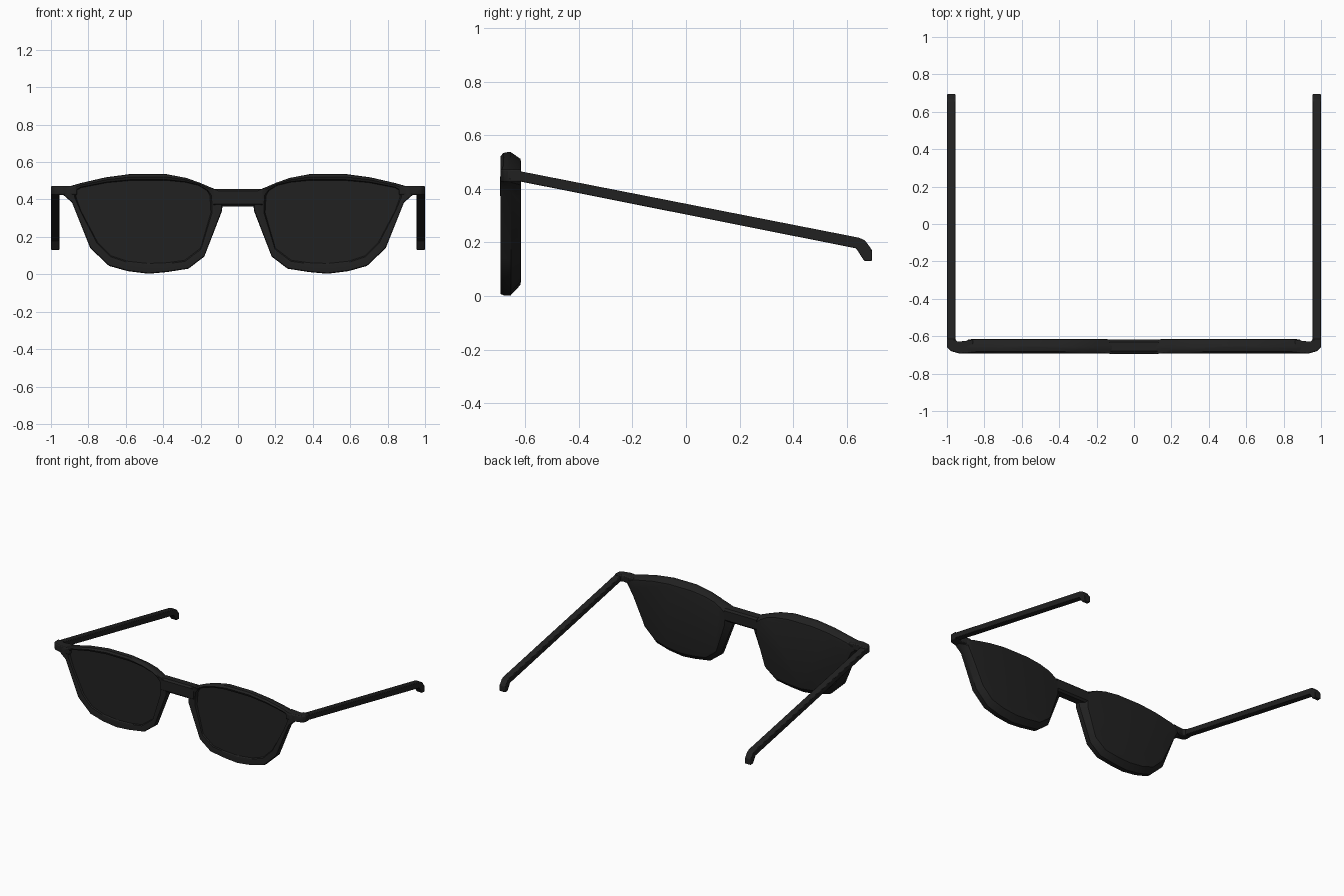
import bpy, bmesh

if "Cube" in bpy.data.objects:
    bpy.data.objects.remove(bpy.data.objects["Cube"])

mat = bpy.data.materials.new("black_plastic")
mat.diffuse_color = (0.015, 0.015, 0.015, 1)
mat.use_nodes = True
mat.node_tree.nodes["Principled BSDF"].inputs["Base Color"].default_value = mat.diffuse_color


def finish(name, bm, mirror=True, bevel=0.0, angle=0.6):
    bmesh.ops.recalc_face_normals(bm, faces=bm.faces)
    me = bpy.data.meshes.new(name)
    bm.to_mesh(me)
    bm.free()
    ob = bpy.data.objects.new(name, me)
    bpy.context.collection.objects.link(ob)
    me.materials.append(mat)
    if bevel:
        b = ob.modifiers.new("bevel", 'BEVEL')
        b.width, b.segments = bevel, 2
    if mirror:
        ob.modifiers.new("mirror", 'MIRROR')
    bpy.ops.object.select_all(action='DESELECT')
    bpy.context.view_layer.objects.active = ob
    ob.select_set(True)
    bpy.ops.object.shade_smooth_by_angle(angle=angle)
    return ob


def loft(name, rings, **kw):
    """Skin a stack of matching closed rings and cap both ends."""
    bm = bmesh.new()
    loops = [[bm.verts.new(p) for p in r] for r in rings]
    n = len(rings[0])
    for a, b in zip(loops, loops[1:]):
        for i in range(n):
            j = (i + 1) % n
            bm.faces.new((a[i], a[j], b[j], b[i]))
    bm.faces.new(loops[0])
    bm.faces.new(loops[-1])
    return finish(name, bm, **kw)


# Rim outline and matching lens outline, both as (x, z)
outer = [(.08, .44), (.14, .462), (.20, .488), (.275, .515), (.39, .537), (.57, .537),
         (.71, .518), (.84, .488), (.93, .462), (.935, .425), (.89, .39), (.79, .14),
         (.69, .045), (.59, .017), (.48, .003), (.38, .012), (.265, .03), (.18, .095), (.085, .34)]
inner = [(.15, .42), (.165, .447), (.21, .475), (.28, .492), (.38, .502), (.57, .502),
         (.70, .49), (.84, .463), (.868, .445), (.865, .41), (.84, .34), (.75, .17),
         (.68, .10), (.59, .07), (.48, .058), (.38, .062), (.285, .075), (.20, .14), (.145, .33)]


def mix(t, y):
    """Ring between the rim outline (t=0) and the lens outline (t=1)."""
    return [(a[0] + (b[0] - a[0]) * t, y(a[1]), a[1] + (b[1] - a[1]) * t)
            for a, b in zip(outer, inner)]


# Lens and rim: recessed front that fades toward the bottom, chamfered back
lens_y = lambda z: -.688 + .024 * z / .5
rings = [[(x, lens_y(z), z) for x, z in inner],
         mix(.88, lambda z: -.69 + .008 * z),
         mix(.45, lambda z: -.692),
         mix(.08, lambda z: -.692 if z < .47 else -.682),
         mix(0, lambda z: -.68 if z < .45 else -.667),
         mix(0, lambda z: -.654),
         mix(.7, lambda z: -.618),
         mix(1.1, lambda z: -.615)]
loft("lens_and_rim", rings, angle=0.55)

# Bridge
sec = [(-.694, .375), (-.694, .445), (-.68, .455), (-.63, .452), (-.617, .44), (-.617, .375), (-.63, .362), (-.68, .362)]
loft("bridge", [[(x, y, z) for y, z in sec] for x in (-.13, .13)], mirror=False)

# Hinge corner, drawn from the top
corner = [(.86, -.688), (.93, -.693), (.98, -.68), (1, -.66), (1, -.615),
          (.955, -.615), (.945, -.63), (.86, -.62)]
loft("hinge_corner", [[(x, y, z) for x, y in corner] for z in (.425, .473)], bevel=.006)

# Temple arm with bent tip, drawn from the side
arm = [(-.66, .472), (-.62, .466), (.645, .218), (.668, .208), (.694, .172), (.694, .131),
       (.665, .131), (.635, .178), (-.62, .428), (-.66, .432)]
loft("temple_arm", [[(x, y, z) for y, z in arm] for x in (.954, 1)], bevel=.004)
